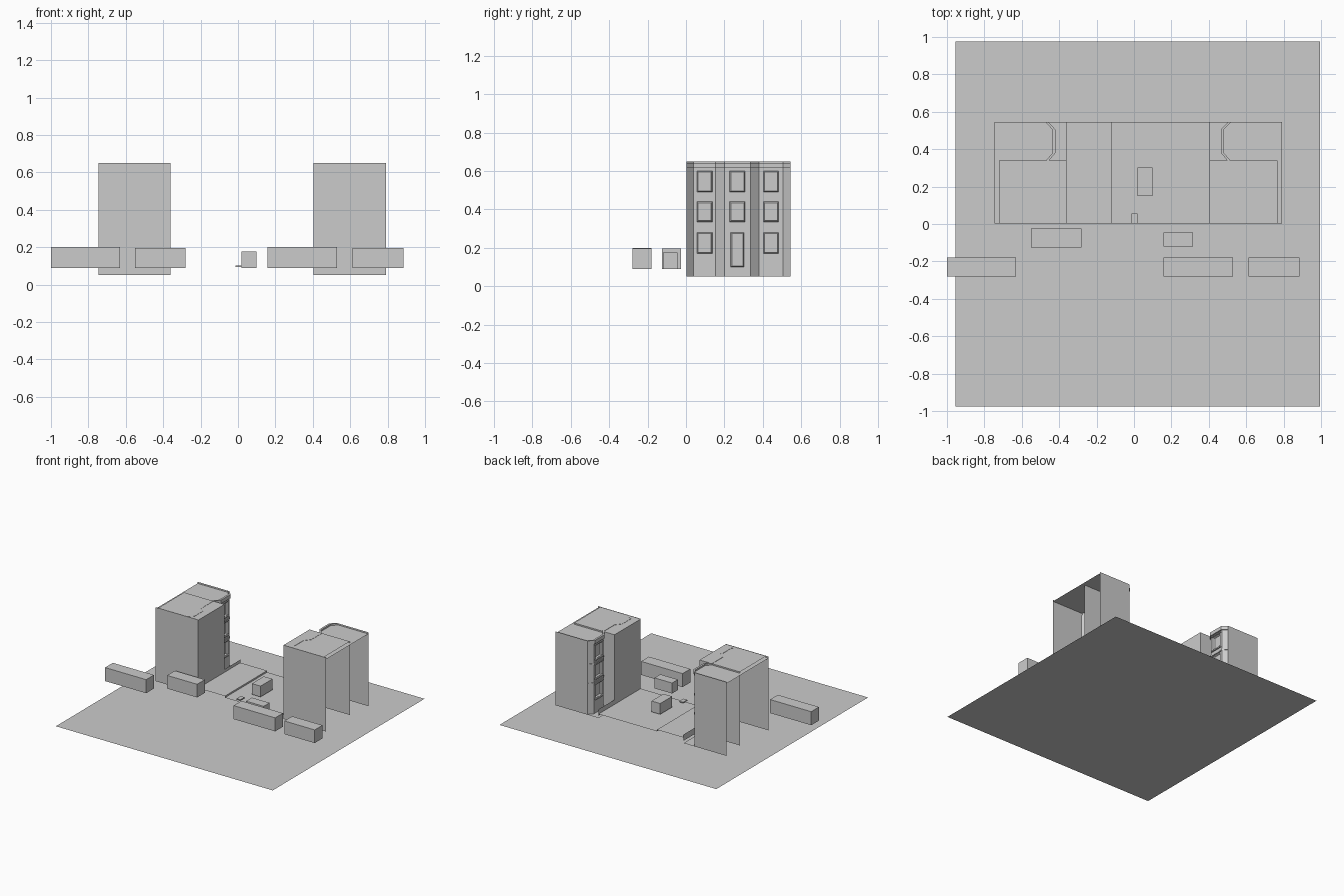
import bpy, bmesh

if "Cube" in bpy.data.objects:
    bpy.data.objects.remove(bpy.data.objects["Cube"])

clay = bpy.data.materials.new("plain_grey")
clay.diffuse_color = (0.6, 0.6, 0.6, 1)
clay.use_nodes = True
clay.node_tree.nodes["Principled BSDF"].inputs["Base Color"].default_value = clay.diffuse_color


def make(name, faces):
    """Build one object from a list of polygons (each a list of xyz points)."""
    bm = bmesh.new()
    for f in faces:
        bm.faces.new([bm.verts.new(p) for p in f])
    bmesh.ops.remove_doubles(bm, verts=bm.verts[:], dist=0.0002)
    bmesh.ops.recalc_face_normals(bm, faces=bm.faces[:])
    me = bpy.data.meshes.new(name)
    bm.to_mesh(me)
    bm.free()
    me.materials.append(clay)
    ob = bpy.data.objects.new(name, me)
    bpy.context.collection.objects.link(ob)
    return ob


def box(x0, x1, y0, y1, z0, z1):
    p = [(x, y, z) for x in (x0, x1) for y in (y0, y1) for z in (z0, z1)]
    idx = [(0, 1, 3, 2), (4, 6, 7, 5), (0, 4, 5, 1), (2, 3, 7, 6), (0, 2, 6, 4), (1, 5, 7, 3)]
    return [[p[i] for i in q] for q in idx]


def flat(x0, x1, y0, y1, z):
    return [(x0, y0, z), (x1, y0, z), (x1, y1, z), (x0, y1, z)]


def wall(a, b, z0, z1):
    return [(*a, z0), (*b, z0), (*b, z1), (*a, z1)]


def ring(xa, ra, xb, rb):
    """Four quads joining two rectangles (y0, y1, z0, z1) at two depths."""
    def corners(x, r):
        return [(x, r[0], r[2]), (x, r[1], r[2]), (x, r[1], r[3]), (x, r[0], r[3])]
    a, b = corners(xa, ra), corners(xb, rb)
    return [[a[i], a[(i + 1) % 4], b[(i + 1) % 4], b[i]] for i in range(4)]


X0, X1, XB, XR, YB, YM = -0.745, -0.36, -0.43, -0.468, 0.545, 0.34
Z0, ZC, ZT = 0.05, 0.62, 0.65
ROWS = [(0.05, 0.3), (0.3, 0.455), (0.455, 0.62)]
profile = [(XR, 0.003), (XB, 0.04), (XB, 0.155), (XR, 0.2),
           (XR, 0.335), (XB, 0.38), (XB, 0.505), (XR, YB)]


def facade():
    faces = []
    for a, b in zip(profile, profile[1:]):
        if a[0] != b[0]:                                  # angled bay sides
            faces.append(wall(a, b, Z0, ZC))
            continue
        x, yc = a[0], (a[1] + b[1]) / 2
        for i, (za, zb) in enumerate(ROWS):
            z0, z1 = [(0.17, 0.28), (0.335, 0.44), (0.49, 0.6)][i]
            w = 0.04
            if x == XR and i == 0:                        # door bay
                z0, w = 0.1, 0.035
            outer = (a[1], b[1], za, zb)
            hole = (yc - w, yc + w, z0, z1)
            pane = (yc - w + .006, yc + w - .006, z0 + .006, z1 - .006)
            faces += ring(x, outer, x, hole)
            faces += ring(x, hole, x - 0.012, pane)
            faces.append([(x - .012, pane[0], pane[2]), (x - .012, pane[1], pane[2]),
                          (x - .012, pane[1], pane[3]), (x - .012, pane[0], pane[3])])
            # sill and lintel
            faces += box(x, x + .008, yc - .053, yc + .053, z1 + .002, z1 + .01)
            if not (x == XR and i == 0):
                faces += box(x, x + .01, yc - .05, yc + .05, z0 - .012, z0 - .002)
    return faces


def strip(z0, z1, out):
    """Moulding following the facade outline."""
    o = [(x + out, y) for x, y in profile]
    f = []
    for i in range(len(o) - 1):
        f.append(wall(o[i], o[i + 1], z0, z1))
        for z in (z0, z1):
            f.append([(*profile[i], z), (*profile[i + 1], z), (*o[i + 1], z), (*o[i], z)])
    return f


def building():
    parts = {}
    parts["facade"] = facade()
    parts["floor_bands"] = strip(0.292, 0.304, .005) + strip(0.448, 0.46, .005)
    # cornice, parapet and roof following the bay outline
    inner = [(x - .006, y) for x, y in profile]
    parapet = strip(ZC, ZT, .01)
    parapet += [wall(inner[i], inner[i + 1], 0.637, ZT) for i in range(7)]
    parapet += [[(*profile[i], ZT), (*profile[i + 1], ZT), (*inner[i + 1], ZT), (*inner[i], ZT)]
                for i in range(7)]
    parts["parapet"] = parapet
    parts["roof"] = [[(X0, 0.003, .637)] + [(x, y, .637) for x, y in profile] + [(X0, YB, .637)]]
    # plain side walls; the outer side is open
    parts["back_wall"] = [wall((X0, YB), (XR + .01, YB), Z0, ZT)]
    parts["front_wall"] = [wall((X0, 0.003), (X1, 0.003), Z0, ZT)]
    # plain front block
    parts["front_block"] = [wall((X1, 0.003), (X1, YM), Z0, 0.648),
                            wall((X0 + .022, YM), (X1, YM), Z0, 0.648),
                            flat(X0 + .022, X1, 0.003, YM, 0.648)]
    # stoop with side cheeks in front of the door
    parts["stoop"] = (box(XR, XR + .06, .23, .305, .1, .14)
                      + box(XR, XR + .06, .215, .23, .14, .175)
                      + box(XR, XR + .06, .305, .32, .14, .175))
    parts["forecourt"] = [flat(XR, X1, YM, YB, Z0)]
    parts["low_kerb_wall"] = [wall((X1, YM), (X1, YB), 0.07, 0.12)]
    return parts


# two buildings facing each other across the street
for name, faces in building().items():
    make("left_" + name, faces)
    make("right_" + name, [[(0.045 - x, y, z) for x, y, z in f] for f in faces])

# ground and street
make("ground", [flat(-0.955, 0.995, -0.975, 0.975, 0)])
make("pavement", [flat(X1, -0.12, 0.003, YB, 0.095),
                  wall((-0.12, 0.003), (-0.12, YB), 0.082, 0.095)])
make("road", [flat(-0.12, 0.405, 0.003, YB, 0.082)])

# plain blocks standing in and in front of the street
blocks = [(-1, -.63, -.28, -.18, .2), (-.55, -.28, -.125, -.025, .197),
          (.157, .53, -.28, -.18, .2), (.613, .886, -.28, -.18, .197),
          (.157, .315, -.12, -.045, .175), (.02, .098, .15, .303, .178)]
for i, (a, b, c, d, top) in enumerate(blocks):
    make("block_%d" % (i + 1), box(a, b, c, d, .09, top))
make("small_slab", box(-.014, .02, .003, .055, .095, .103))
